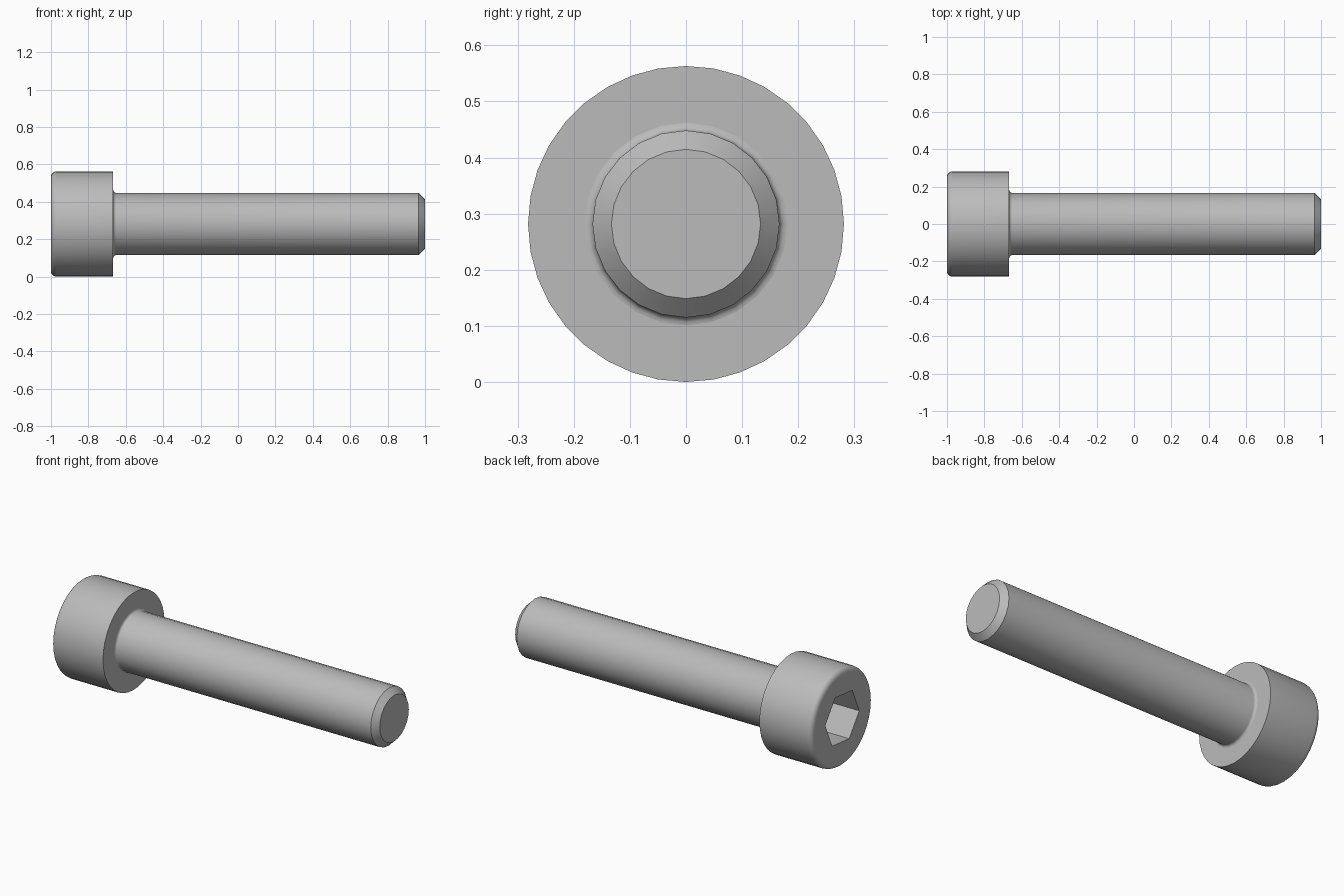
import bpy, bmesh
from math import cos, sin, pi, radians

cube = bpy.data.objects.get("Cube")
if cube:
    bpy.data.objects.remove(cube)

AXIS_Z = 0.2815
HEAD_R, SHAFT_R, TIP_R = 0.2815, 0.1667, 0.133
HEAD_X = -0.667

steel = bpy.data.materials.new("grey steel")
steel.use_nodes = True
grey = (0.5, 0.5, 0.5, 1)
steel.diffuse_color = grey
steel.node_tree.nodes["Principled BSDF"].inputs["Base Color"].default_value = grey


def ring(bm, x, r, n, turn=0.0):
    """Circle of vertices around the screw axis."""
    return [bm.verts.new((x, r * cos(turn + 2 * pi * i / n),
                          AXIS_Z + r * sin(turn + 2 * pi * i / n))) for i in range(n)]


def skin(bm, a, b, smooth=True):
    """Wall of quads between two rings."""
    n = len(a)
    for i in range(n):
        j = (i + 1) % n
        bm.faces.new((a[i], a[j], b[j], b[i])).smooth = smooth


def lathe(bm, profile, n, turn=0.0):
    rings = [ring(bm, x, r, n, turn) for x, r in profile]
    for a, b in zip(rings, rings[1:]):
        skin(bm, a, b)
    return rings


def arc(cx, cr, rad, start, end, steps=5):
    angles = [radians(start + (end - start) * k / steps) for k in range(steps + 1)]
    return [(cx + rad * cos(t), cr + rad * sin(t)) for t in angles]


def finish(bm, name):
    bmesh.ops.recalc_face_normals(bm, faces=bm.faces)
    for e in bm.edges:
        e.smooth = e.calc_face_angle(0) < radians(35)
    mesh = bpy.data.meshes.new(name)
    bm.to_mesh(mesh)
    bm.free()
    mesh.materials.append(steel)
    obj = bpy.data.objects.new(name, mesh)
    bpy.context.collection.objects.link(obj)


# Cylindrical head with rounded outer rim and hexagonal socket
bm = bmesh.new()
rim = 0.03
rings = lathe(bm, arc(-1 + rim, HEAD_R - rim, rim, 180, 90) + [(HEAD_X, HEAD_R)], 36, pi / 2)
bm.faces.new(rings[-1])
turn = radians(6)
mouth = ring(bm, -1, 0.156, 6, turn)
floor = ring(bm, -1 + 0.167, 0.156, 6, turn)
skin(bm, mouth, floor, False)
bm.faces.new(floor)
edges = [e for e in bm.edges if e.is_boundary]
bmesh.ops.triangle_fill(bm, edges=edges, use_beauty=True, normal=(-1, 0, 0))
finish(bm, "socket_head")

# Shank with fillet under the head and chamfered tip
bm = bmesh.new()
fil = 0.014
profile = arc(HEAD_X + fil, SHAFT_R + fil, fil, 180, 270, 4)
profile += [(1 - SHAFT_R + TIP_R, SHAFT_R), (1, TIP_R)]
rings = lathe(bm, profile, 24, pi / 2)
bm.faces.new(rings[0])
bm.faces.new(rings[-1])
finish(bm, "shank")
